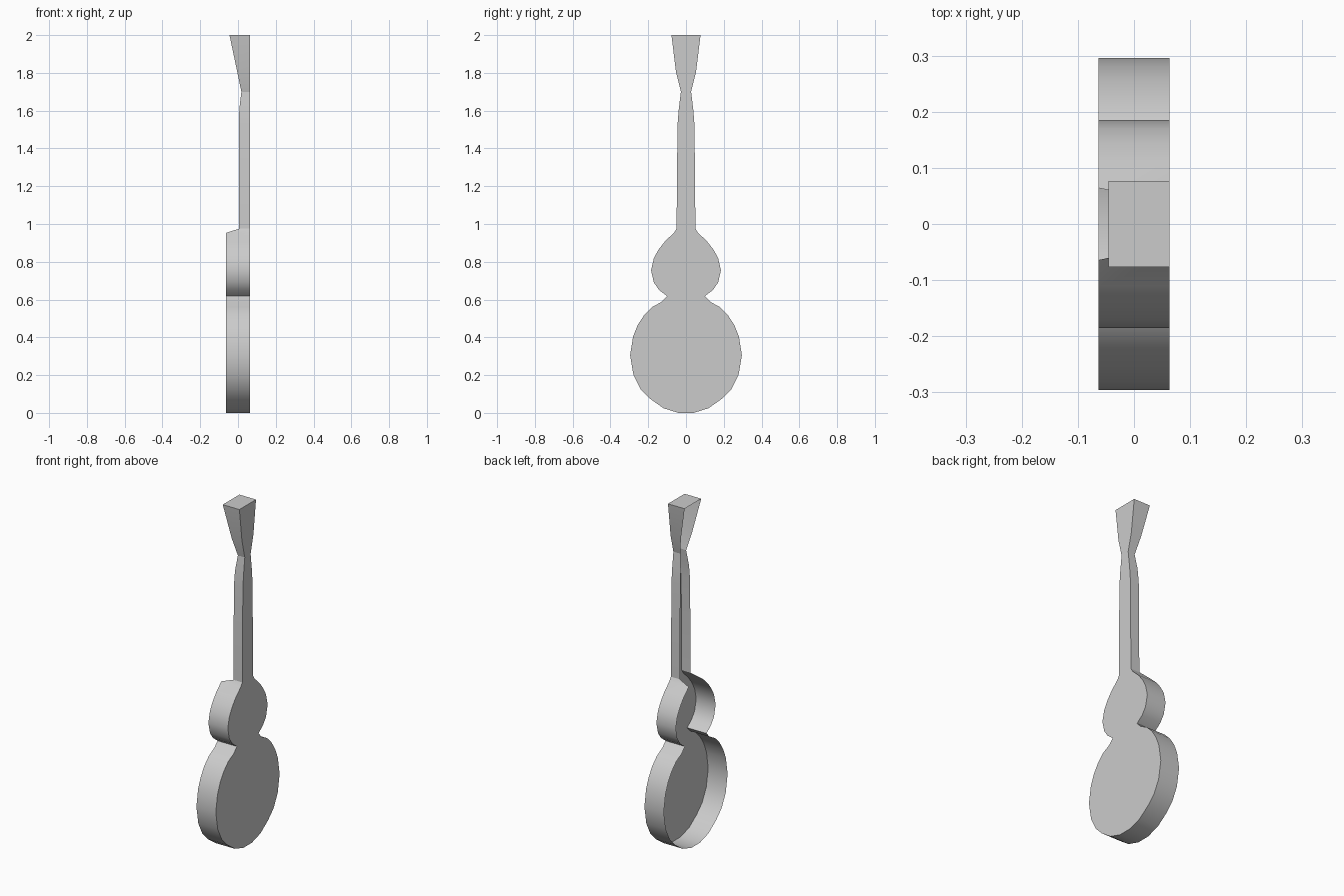
import bpy, bmesh, math

if "Cube" in bpy.data.objects:
    bpy.data.objects.remove(bpy.data.objects["Cube"])

FRONT = 0.063   # x of the flat soundboard
BACK = -0.063   # x of the open rear rim


def shell(name, rows, close_bottom=False, close_top=False):
    """Open-backed shell from mirrored outline rows of (half width, z, rear x)."""
    bm = bmesh.new()
    rings = []
    for w, z, back in rows:
        rings.append([bm.verts.new(c) for c in
                      ((back, -w, z), (FRONT, -w, z), (FRONT, w, z), (back, w, z))])
    for lo, hi in zip(rings, rings[1:]):
        for i in range(3):
            bm.faces.new((lo[i], lo[i + 1], hi[i + 1], hi[i]))
    if close_bottom:
        bm.faces.new(rings[0][::-1])
    if close_top:
        bm.faces.new(rings[-1])
    mesh = bpy.data.meshes.new(name)
    bm.to_mesh(mesh)
    bm.free()
    obj = bpy.data.objects.new(name, mesh)
    bpy.context.collection.objects.link(obj)
    bpy.ops.object.select_all(action='DESELECT')
    obj.select_set(True)
    bpy.context.view_layer.objects.active = obj
    bpy.ops.object.shade_smooth_by_angle(angle=math.radians(35))
    return obj


# Body: large lower bout, waist, small upper bout, sloped heel
bouts = [(0.04, 0.0), (0.12, 0.025), (0.19, 0.075), (0.24, 0.125), (0.278, 0.2),
         (0.296, 0.305), (0.28, 0.405), (0.256, 0.465), (0.22, 0.52),
         (0.18, 0.56), (0.13, 0.587), (0.1, 0.618),
         (0.142, 0.65), (0.17, 0.69), (0.185, 0.755), (0.17, 0.82),
         (0.145, 0.865), (0.11, 0.91), (0.064, 0.953)]
shell("body", [(w, z, BACK) for w, z in bouts] + [(0.05, 0.975, 0.005)],
      close_bottom=True)

# Neck: slim channel narrowing to the nut
shell("neck", [(0.05, 0.975, 0.005), (0.045, 1.525, 0.005),
               (0.038, 1.61, 0.007), (0.027, 1.7, 0.018)])

# Head: flares out and is capped on top
shell("head", [(0.027, 1.7, 0.018), (0.053, 1.805, -0.004), (0.077, 2.0, -0.045)],
      close_top=True)
